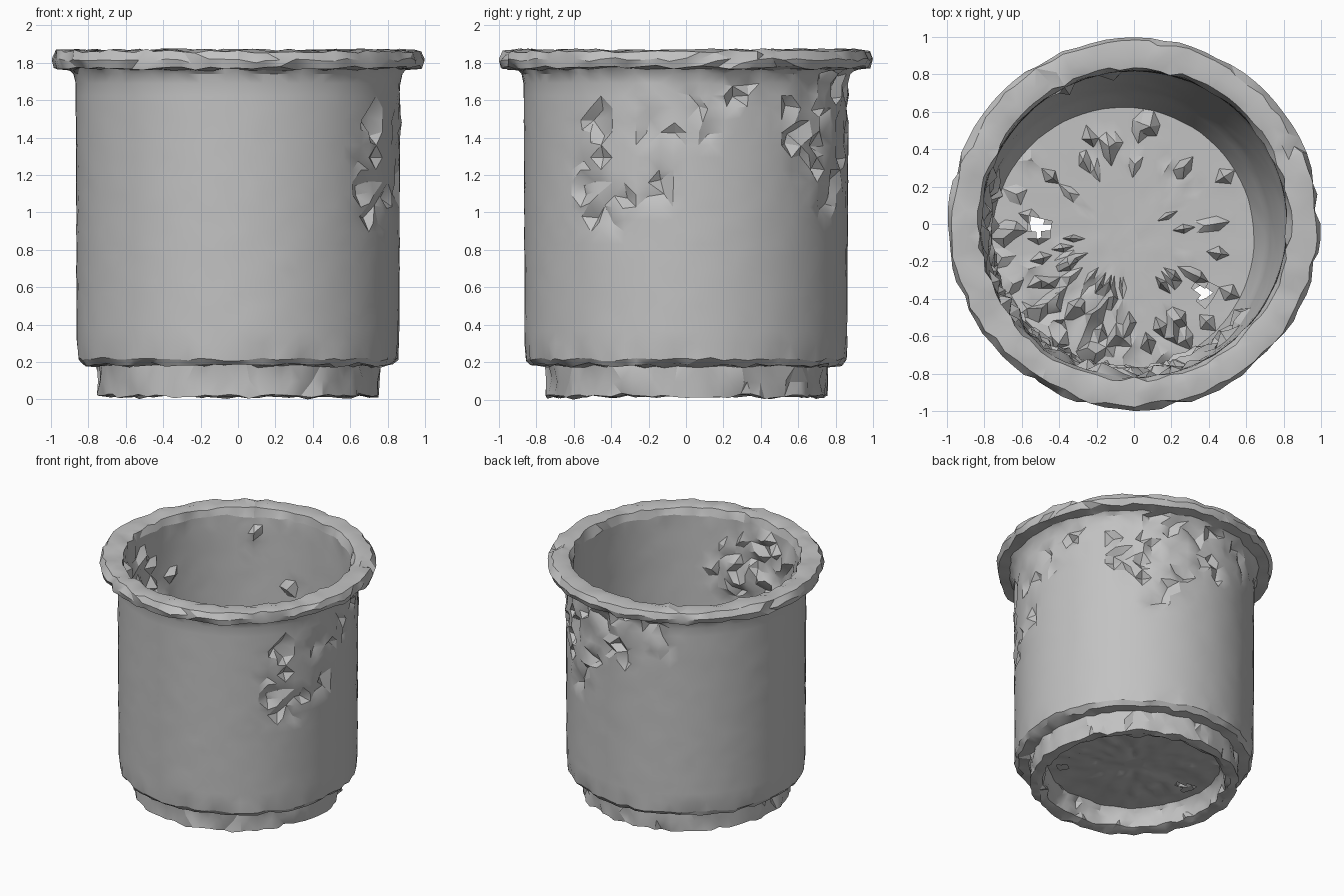
import bpy, bmesh, math, random
from mathutils import Vector, noise

random.seed(7)
SEGMENTS = 80
STEP = 0.065

cube = bpy.data.objects.get("Cube")
if cube:
    bpy.data.objects.remove(cube)

clay = bpy.data.materials.new("grey_clay")
clay.use_nodes = True
clay.diffuse_color = (0.54, 0.54, 0.54, 1)
clay.node_tree.nodes["Principled BSDF"].inputs["Base Color"].default_value = (0.54, 0.54, 0.54, 1)

# Chipped regions: centre angle, centre height, half angle, half height
OUTER_CHIPS = [(-37, 1.2, 6, 0.3), (-30, 1.5, 9, 0.12), (-29, 1.02, 10, 0.1),
               (-11, 1.17, 6, 0.1), (-2, 1.52, 20, 0.13), (22, 1.62, 14, 0.14),
               (62, 1.4, 24, 0.38), (98, 1.55, 26, 0.2), (-55, 1.62, 4, 0.05)]
INNER_CHIPS = [(228, 1.4, 68, 0.42), (240, 0.5, 85, 0.35), (120, 1.6, 7, 0.08),
               (95, 1.3, 5, 0.06), (290, 1.3, 6, 0.1)]
RIM_CHIPS = [(0, 1.82, 400, 0.1)]
FOOT_CHIPS = [(0, 0.1, 400, 0.15)]


def chipped(angle, z, patches, chance):
    for a, h, da, dh in patches:
        diff = (angle - a + 180) % 360 - 180
        if (diff / da) ** 2 + ((z - h) / dh) ** 2 < 1:
            return random.random() < chance
    return False


def resample(profile):
    """Split long profile segments into short even steps."""
    points = [profile[0]]
    for (r0, z0), (r1, z1) in zip(profile, profile[1:]):
        n = max(1, round(math.hypot(r1 - r0, z1 - z0) / STEP))
        points += [(r0 + (r1 - r0) * k / n, z0 + (z1 - z0) * k / n) for k in range(1, n + 1)]
    return points


def wobble(p):
    """Uneven worn edges on rim and foot, nearly smooth walls between."""
    amount = 0.02 if p.z > 1.75 or p.z < 0.22 else 0.003
    moved = p + noise.noise_vector(p * 11) * amount
    moved.z = min(max(moved.z, 0), 1.875)
    flat = math.hypot(moved.x, moved.y)
    if flat > 1:
        moved.x, moved.y = moved.x / flat, moved.y / flat
    return moved


def revolve(name, profile, patches=(), depth=0.0, chance=0.6, lean=False,
            capped=False, roughness=0.0, holes=()):
    bm = bmesh.new()
    rings = []
    path = resample(profile)
    for j, (r, z) in enumerate(path):
        ring = []
        for i in range(SEGMENTS):
            angle = 360 * i / SEGMENTS
            a = math.radians(angle)
            radius, height = r, z
            inside = 0 < j < len(path) - 1
            if inside and chipped(angle, z, patches, chance):
                radius += random.uniform(-0.25, 1) * depth
                a += random.uniform(-0.025, 0.025)
                height += random.uniform(-0.4, 0.4) * abs(depth)
            # Crumbs on the floor, thickest towards the front and edge
            if inside and r > 0.25:
                front = max(math.cos(a - math.radians(250)), 0)
                if random.random() < roughness * (0.4 + front) * min(r / 0.5, 1):
                    height += random.uniform(-0.02, 0.09)
                    radius += random.uniform(-0.025, 0.025)
            p = Vector((radius * math.cos(a), radius * math.sin(a), height))
            if lean:
                p += Vector((-0.06, -0.08, 0)) * min(max((1 - z) / 0.8, 0), 1)
            ring.append(bm.verts.new(wobble(p)))
        rings.append(ring)
    for low, high in zip(rings, rings[1:]):
        for i in range(SEGMENTS):
            k = (i + 1) % SEGMENTS
            bm.faces.new((low[i], low[k], high[k], high[i]))
    if capped:
        bm.faces.new(rings[-1] if profile[0][0] > profile[-1][0] else rings[0][::-1])
    # Small openings through the sheet
    for x, y in holes:
        gone = [f for f in bm.faces
                if (f.calc_center_median().xy - Vector((x, y))).length < 0.05]
        bmesh.ops.delete(bm, geom=gone, context='FACES')
    bmesh.ops.triangulate(bm, faces=bm.faces[:])
    mesh = bpy.data.meshes.new(name)
    bm.to_mesh(mesh)
    bm.free()
    obj = bpy.data.objects.new(name, mesh)
    bpy.context.collection.objects.link(obj)
    mesh.materials.append(clay)
    bpy.ops.object.select_all(action='DESELECT')
    obj.select_set(True)
    bpy.context.view_layer.objects.active = obj
    bpy.ops.object.shade_smooth_by_angle(angle=math.radians(28))


DRAINS = [(-0.5, -0.02), (0.38, -0.37)]

# Smooth underside, hollow inside the foot
revolve("underside", [(0.08, 0.17), (0.62, 0.17)], capped=True, holes=DRAINS)

# Foot ring, from its inner edge out to the base of the wall
revolve("foot_ring", [(0.62, 0.17), (0.645, 0.13), (0.66, 0.03), (0.7, 0.015), (0.75, 0.02),
                      (0.755, 0.18), (0.83, 0.185), (0.855, 0.215)],
        FOOT_CHIPS, depth=-0.025, chance=0.22)

# Outer wall, chipped on the left and back
revolve("outer_wall", [(0.855, 0.215), (0.862, 0.3), (0.868, 1.69), (0.88, 1.74), (0.9, 1.765)],
        OUTER_CHIPS, depth=-0.05)

# Rolled rim
revolve("rim", [(0.9, 1.765), (0.98, 1.772), (0.998, 1.815), (0.975, 1.86), (0.9, 1.87),
                (0.84, 1.86), (0.82, 1.8)], RIM_CHIPS, depth=-0.025, chance=0.25)

# Inner wall, leaning slightly towards the front right
revolve("inner_wall", [(0.82, 1.8), (0.815, 1.0), (0.76, 0.45), (0.7, 0.225)],
        INNER_CHIPS, depth=-0.06, lean=True)

# Rough floor with drainage openings
revolve("floor", [(0.7, 0.225), (0.08, 0.225)], lean=True, capped=True, roughness=0.4,
        holes=DRAINS)
